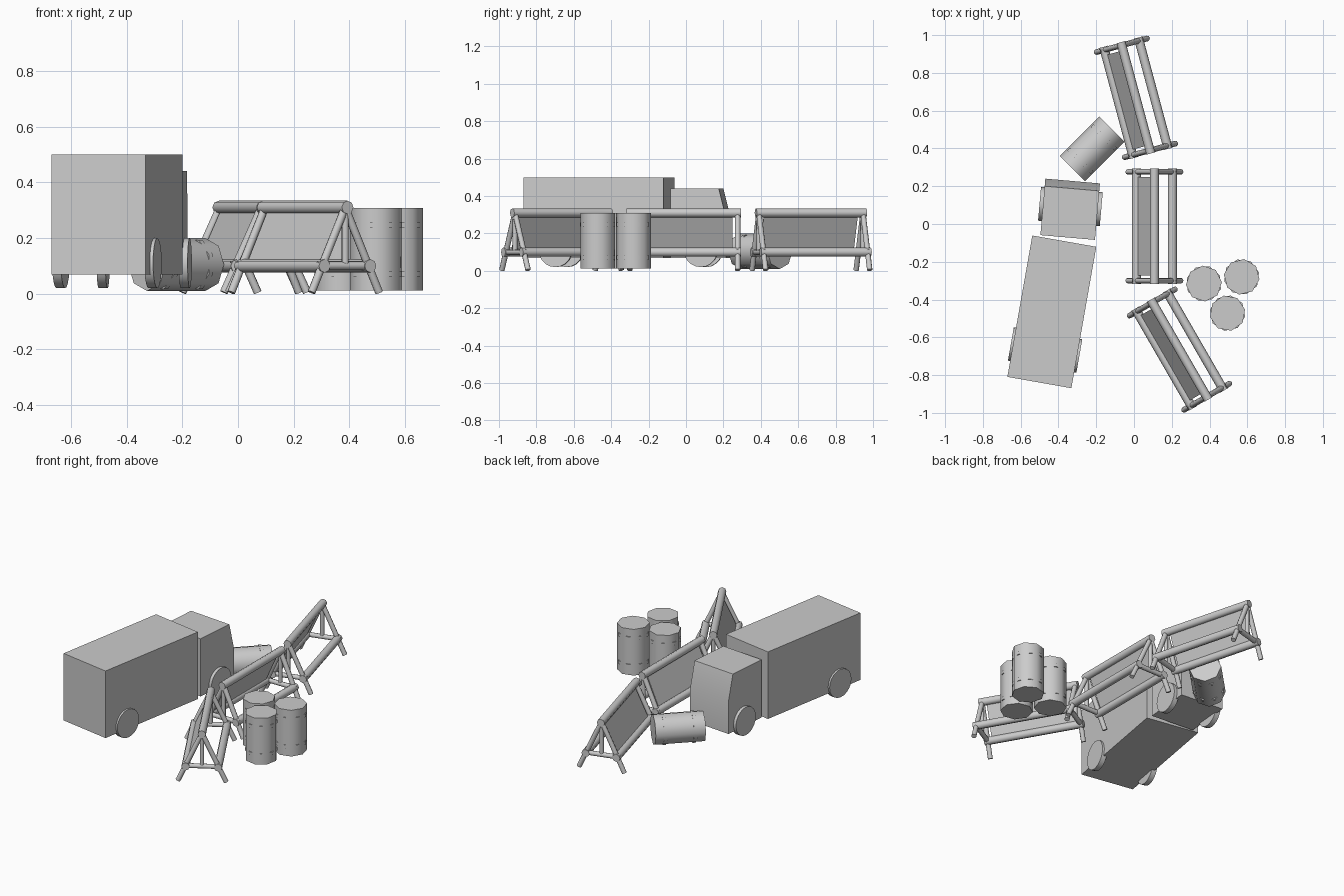
import bpy, bmesh
from math import radians, pi
from mathutils import Matrix, Vector

cube = bpy.data.objects.get("Cube")
if cube:
    bpy.data.objects.remove(cube, do_unlink=True)

grey = bpy.data.materials.new("plain_grey")
grey.use_nodes = True
colour = (0.6, 0.6, 0.6, 1)
grey.diffuse_color = colour
grey.node_tree.nodes["Principled BSDF"].inputs["Base Color"].default_value = colour


def finish(name, bm, place, smooth=None):
    """Turn a bmesh into a placed object, smoothing edges below the given angle."""
    bmesh.ops.recalc_face_normals(bm, faces=bm.faces)
    mesh = bpy.data.meshes.new(name)
    bm.to_mesh(mesh)
    bm.free()
    mesh.materials.append(grey)
    ob = bpy.data.objects.new(name, mesh)
    bpy.context.collection.objects.link(ob)
    ob.matrix_world = place
    if smooth:
        bpy.ops.object.select_all(action='DESELECT')
        ob.select_set(True)
        bpy.context.view_layer.objects.active = ob
        bpy.ops.object.shade_smooth_by_angle(angle=radians(smooth))
    return ob


def placed(x, y, z, turn):
    return Matrix.Translation((x, y, z)) @ Matrix.Rotation(radians(turn), 4, 'Z')


def rod(bm, a, b, r, sides=8):
    """Capped cylinder between two points."""
    a, b = Vector(a), Vector(b)
    rot = (b - a).to_track_quat('Z', 'Y').to_matrix().to_4x4()
    bmesh.ops.create_cone(bm, cap_ends=True, segments=sides, radius1=r, radius2=r,
                          depth=(b - a).length,
                          matrix=Matrix.Translation((a + b) / 2) @ rot)


def prism(bm, profile, half):
    """Extrude a side profile of (y, z) points across x."""
    face = bm.faces.new([bm.verts.new((-half, y, z)) for y, z in profile])
    ext = bmesh.ops.extrude_face_region(bm, geom=[face])
    verts = [g for g in ext["geom"] if isinstance(g, bmesh.types.BMVert)]
    bmesh.ops.translate(bm, verts=verts, vec=(2 * half, 0, 0))


def wheels(name, place, half, y):
    """Pair of disc wheels, one on each side."""
    for side, label in ((-1, "right"), (1, "left")):
        bm = bmesh.new()
        rod(bm, (side * (half - 0.02), y, 0.11), (side * (half + 0.012), y, 0.11), 0.09, 20)
        finish(f"{name}_wheel_{label}", bm, place, 40)


# Truck: cargo box and cab, slightly jack-knifed
box_place = placed(-0.435, -0.465, 0, -10)
bm = bmesh.new()
prism(bm, [(-0.38, 0.07), (0.38, 0.07), (0.38, 0.5), (-0.38, 0.5)], 0.172)
finish("cargo_box", bm, box_place)
wheels("rear", box_place, 0.172, -0.205)

cab_place = placed(-0.338, 0.078, 0, -5)
bm = bmesh.new()
prism(bm, [(-0.15, 0.07), (0.15, 0.07), (0.15, 0.28), (0.11, 0.44), (-0.15, 0.44)], 0.145)
finish("cab", bm, cab_place, 30)
wheels("front", cab_place, 0.152, 0.015)


# Barricades: A-frame ends joined by three logs, with a board on one slope
def barricade(name, x, y, turn):
    place = placed(x, y, 0, turn)
    top, low, foot, spread = 0.31, 0.10, 0.14, 0.095
    bm = bmesh.new()
    for lx, lz in ((-spread, low), (0, top), (spread, low)):
        rod(bm, (lx, -0.305, lz), (lx, 0.305, lz), 0.024)
    finish(name + "_logs", bm, place, 50)

    bm = bmesh.new()
    for end in (-0.288, 0.288):
        for side in (-1, 1):
            rod(bm, (side * foot, end, 0.005), (0, end, top), 0.015)
        rod(bm, (-spread - 0.02, end, low), (spread + 0.02, end, low), 0.015)
        rod(bm, (0, end, low), (0, end, top), 0.013)
    finish(name + "_frames", bm, place, 50)

    bm = bmesh.new()
    edge = [(-spread, low), (-spread + 0.006, low), (0.006, top), (0, top)]
    face = bm.faces.new([bm.verts.new((px, -0.26, pz)) for px, pz in edge])
    ext = bmesh.ops.extrude_face_region(bm, geom=[face])
    verts = [g for g in ext["geom"] if isinstance(g, bmesh.types.BMVert)]
    bmesh.ops.translate(bm, verts=verts, vec=(0, 0.52, 0))
    finish(name + "_board", bm, place)


barricade("front_barricade", 0.241, -0.665, 30)
barricade("middle_barricade", 0.108, -0.012, 0)
barricade("back_barricade", 0.01, 0.668, 15)


# Barrels: eight-sided drums with two thin hoops
def barrel(name, place):
    bm = bmesh.new()
    rod(bm, (0, 0, -0.148), (0, 0, 0.148), 0.095)
    finish(name, bm, place, 50)
    bm = bmesh.new()
    for z in (-0.088, 0.088):
        rod(bm, (0, 0, z - 0.01), (0, 0, z + 0.01), 0.095)
    finish(name + "_hoops", bm, place @ Matrix.Rotation(pi / 8, 4, 'Z'), 50)


for i, (x, y, turn) in enumerate(((0.37, -0.315, 4), (0.57, -0.28, -8), (0.495, -0.472, 12))):
    barrel(f"standing_barrel_{i + 1}", placed(x, y, 0.16, turn))
barrel("fallen_barrel", placed(-0.222, 0.397, 0.105, -45) @ Matrix.Rotation(pi / 2, 4, 'X'))
